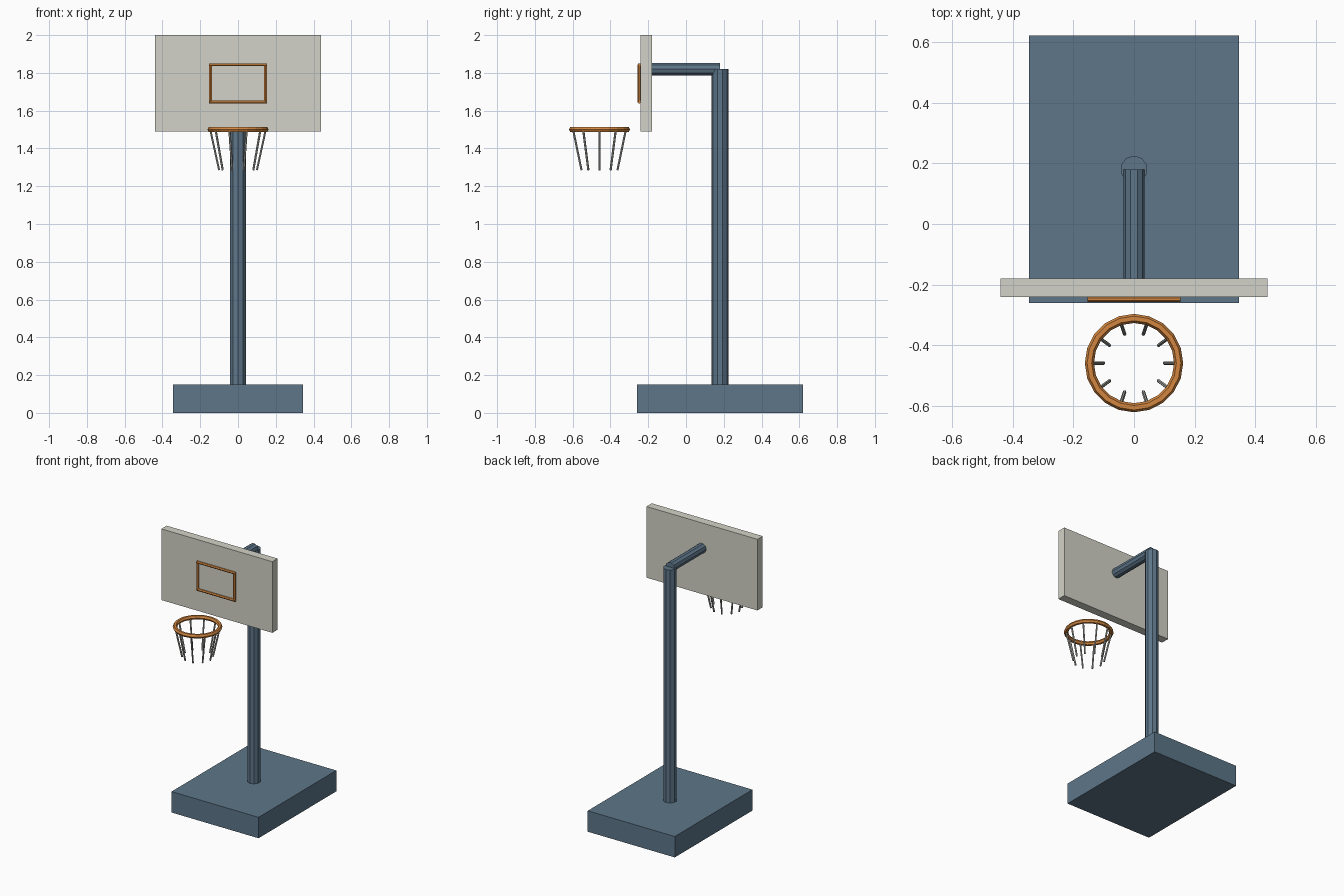
import bpy, math
from mathutils import Vector, Matrix

if "Cube" in bpy.data.objects:
    bpy.data.objects.remove(bpy.data.objects["Cube"])


def material(name, rgb):
    m = bpy.data.materials.new(name)
    m.diffuse_color = (*rgb, 1)
    m.use_nodes = True
    m.node_tree.nodes["Principled BSDF"].inputs["Base Color"].default_value = m.diffuse_color
    return m


STEEL = material("blue_steel", (0.11, 0.18, 0.25))
ORANGE = material("orange_paint", (0.65, 0.24, 0.05))
BOARD = material("off_white", (0.65, 0.65, 0.58))
CORD = material("grey_cord", (0.45, 0.45, 0.42))


def finish(name, mat):
    o = bpy.context.object
    o.name = name
    o.data.materials.append(mat)
    return o


def box(name, lo, hi, mat):
    lo, hi = Vector(lo), Vector(hi)
    bpy.ops.mesh.primitive_cube_add(size=1)
    o = finish(name, mat)
    o.data.transform(Matrix.Translation((lo + hi) / 2) @ Matrix.Diagonal((*(hi - lo), 1)))
    return o


def rod(name, a, b, radius, sides, mat, roll=0.0):
    a, b = Vector(a), Vector(b)
    d = b - a
    bpy.ops.mesh.primitive_cylinder_add(vertices=sides, radius=radius, depth=d.length)
    o = finish(name, mat)
    turn = Vector((0, 0, 1)).rotation_difference(d).to_matrix().to_4x4()
    o.data.transform(Matrix.Translation((a + b) / 2) @ turn @ Matrix.Rotation(roll, 4, 'Z'))
    return o


# Base, ten-sided pole and arm
box("base", (-0.345, -0.26, 0), (0.345, 0.62, 0.15), STEEL)
rod("pole", (0, 0.18, 0.14), (0, 0.18, 1.82), 0.045, 10, STEEL)
rod("arm", (0, 0.18, 1.82), (0, -0.19, 1.82), 0.035, 10, STEEL, math.pi / 10)

# Backboard
box("backboard", (-0.44, -0.24, 1.49), (0.44, -0.18, 2.0), BOARD)

# Target rectangle on the board face
X, Y, Z0, Z1, R = 0.146, -0.248, 1.647, 1.843, 0.009
for label, z in (("lower", Z0), ("upper", Z1)):
    rod("target_" + label, (-X - 0.007, Y, z), (X + 0.007, Y, z), R, 6, ORANGE)
for label, x in (("left", -X), ("right", X)):
    rod("target_" + label, (x, Y, Z0), (x, Y, Z1), R, 6, ORANGE)

# Rim
RIM_Y, RIM_R = -0.458, 0.147
bpy.ops.mesh.primitive_torus_add(location=(0, RIM_Y, 1.5), major_radius=RIM_R,
                                 minor_radius=0.015, major_segments=20, minor_segments=6)
finish("rim", ORANGE)

# Net strands
for i in range(10):
    c, s = math.cos(math.tau * i / 10), math.sin(math.tau * i / 10)
    rod("net_strand", (RIM_R * c, RIM_Y + RIM_R * s, 1.5),
        (0.1 * c, RIM_Y + 0.1 * s, 1.285), 0.006, 6, CORD)
